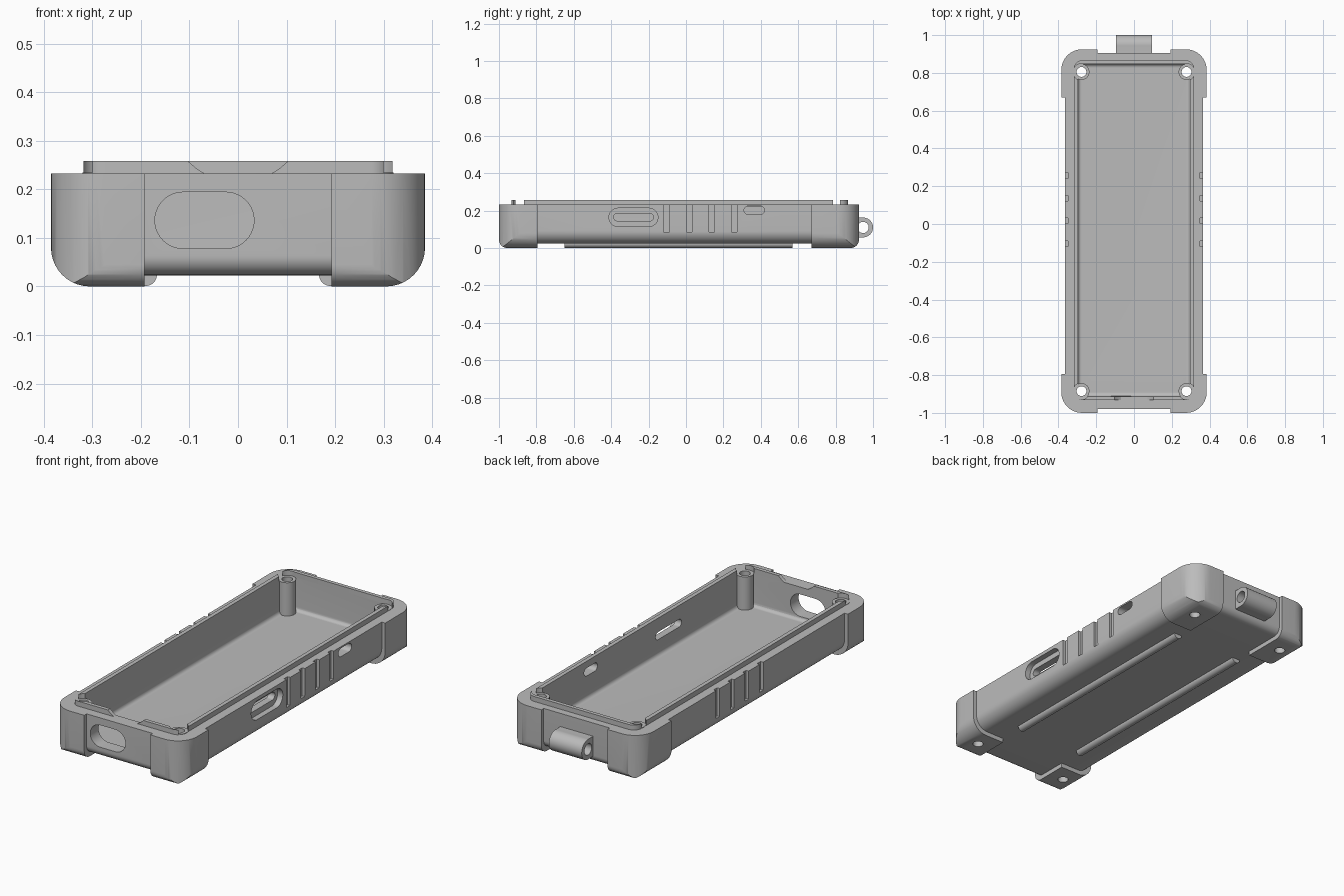
import bpy, bmesh
from math import pi, cos, sin, radians

cube = bpy.data.objects.get("Cube")
if cube:
    bpy.data.objects.remove(cube, do_unlink=True)

grey = bpy.data.materials.new("plain_grey")
grey.use_nodes = True
COLOUR = (0.5, 0.5, 0.5, 1)
grey.diffuse_color = COLOUR
grey.node_tree.nodes["Principled BSDF"].inputs["Base Color"].default_value = COLOUR


def rounded(u0, u1, v0, v1, low, high=None, steps=10):
    """Rectangle outline with rounded lower and upper corners."""
    high = low if high is None else high
    corners = [(u0 + low, v0 + low, low, 2), (u1 - low, v0 + low, low, 3),
               (u1 - high, v1 - high, high, 0), (u0 + high, v1 - high, high, 1)]
    pts = []
    for cu, cv, r, quarter in corners:
        for i in range(steps + 1 if r else 1):
            a = (quarter + i / steps) * pi / 2
            p = (cu + r * cos(a), cv + r * sin(a))
            if all(abs(p[0] - q[0]) + abs(p[1] - q[1]) > 1e-5 for q in pts):
                pts.append(p)
    return pts


def circle(u, v, r):
    return rounded(u - r, u + r, v - r, v + r, r)


def prism(name, pts, axis, lo, hi):
    """Extrude an outline along the given axis."""
    place = {"x": lambda u, v, h: (h, u, v),
             "y": lambda u, v, h: (u, h, v),
             "z": lambda u, v, h: (u, v, h)}[axis]
    bm = bmesh.new()
    ends = [[bm.verts.new(place(u, v, h)) for u, v in pts] for h in (lo, hi)]
    bm.faces.new(ends[0])
    bm.faces.new(ends[1])
    n = len(pts)
    for i in range(n):
        j = (i + 1) % n
        bm.faces.new((ends[0][i], ends[0][j], ends[1][j], ends[1][i]))
    bmesh.ops.recalc_face_normals(bm, faces=bm.faces)
    mesh = bpy.data.meshes.new(name)
    bm.to_mesh(mesh)
    bm.free()
    mesh.materials.append(grey)
    ob = bpy.data.objects.new(name, mesh)
    bpy.context.collection.objects.link(ob)
    return ob


def combine(ob, other, operation="DIFFERENCE"):
    """Apply a boolean and discard the second solid."""
    mod = ob.modifiers.new("cut", "BOOLEAN")
    mod.operation, mod.solver, mod.object = operation, "EXACT", other
    bpy.context.view_layer.objects.active = ob
    bpy.ops.object.modifier_apply(modifier=mod.name)
    bpy.data.objects.remove(other, do_unlink=True)
    return ob


def tub(name, x, y0, y1, z0, z1, corner, side, end):
    """Block with rounded upright corners and mitred rounded bottom edges."""
    ob = prism(name, rounded(-x, x, y0, y1, corner), "z", z0 - 0.1, z1)
    combine(ob, prism("side", rounded(-x, x, z0, 1, side, 0), "y", -2, 2), "INTERSECT")
    return combine(ob, prism("end", rounded(y0, y1, z0, 1, end, 0), "x", -2, 2), "INTERSECT")


TOP, LIP_TOP, FLOOR = 0.232, 0.258, 0.06
BOSSES = [(s * 0.278, y) for s in (-1, 1) for y in (-0.885, 0.805)]

# Outer case with four raised corner bumpers
case = tub("case_shell", 0.365, -0.98, 0.905, 0.023, 0.3, 0.09, 0.07, 0.04)
bumpers = tub("bumpers", 0.385, -1.0, 0.925, 0, 0.32, 0.11, 0.08, 0.045)
combine(bumpers, prism("gap", rounded(-0.192, 0.192, -2, 2, 0), "z", -1, 1))
combine(bumpers, prism("gap", rounded(-2, 2, -0.793, 0.67, 0), "z", -1, 1))
combine(case, bumpers, "UNION")
combine(case, prism("trim", rounded(-2, 2, -2, 2, 0), "z", TOP, 1))

# Hollow interior
combine(case, tub("cavity", 0.297, -0.912, 0.847, FLOOR, 0.5, 0.03, 0.02, 0.02))

# Screw bosses, with holes right through the feet
for i, (x, y) in enumerate(BOSSES):
    combine(case, prism("hole", circle(x, y, 0.026), "z", -1, 1))
    boss = prism("screw_boss_%d" % (i + 1), circle(x, y, 0.042), "z", FLOOR - 0.01, TOP + 0.002)
    combine(boss, prism("hole", circle(x, y, 0.026), "z", -1, 1))

# Grip grooves on both long sides
for y in (-0.104, 0.017, 0.137, 0.257):
    for s in (-1, 1):
        lo, hi = sorted((s * 0.35, s * 0.5))
        combine(case, prism("groove", rounded(y - 0.015, y + 0.015, 0.085, 0.4, 0), "x", lo, hi))

# Left side slots: a recessed long one and a small one
for outline, depth in ((rounded(-0.412, -0.15, 0.115, 0.213, 0.049), 0.335),
                       (rounded(-0.387, -0.173, 0.145, 0.185, 0.02), 0.2),
                       (rounded(0.31, 0.42, 0.18, 0.224, 0.022), 0.2)):
    combine(case, prism("slot", outline, "x", depth, 0.6))

# Front port
combine(case, prism("port", rounded(-0.171, 0.033, 0.078, 0.194, 0.058), "y", -1.2, -0.8))

# Raised lip, relieved around the screws and at the front thumb notch
lip = prism("seal_lip", rounded(-0.318, 0.318, -0.932, 0.867, 0.045), "z", TOP - 0.01, LIP_TOP)
combine(lip, prism("inside", rounded(-0.297, 0.297, -0.912, 0.847, 0.03), "z", 0, 1))
for x, y in BOSSES:
    combine(lip, prism("relief", circle(x, y, 0.044), "z", 0, 1))
combine(lip, prism("notch", circle(0, 0.358, 0.1435), "y", -1.2, -0.8))

# Two rounded rails underneath
for side, s in (("left", 1), ("right", -1)):
    prism("bottom_rail_" + side, circle(s * 0.19, 0.024, 0.023), "y", -0.65, 0.57)

# Strap loop at the back
loop = prism("strap_loop", circle(0.947, 0.11, 0.053), "x", -0.095, 0.095)
combine(loop, prism("root", rounded(0.895, 0.947, 0.0572, 0.1628, 0), "x", -0.0949, 0.0949), "UNION")
combine(loop, prism("eye", circle(0.947, 0.11, 0.03), "x", -1, 1))

# Smooth the curves, keep the edges crisp
bpy.ops.object.select_all(action="DESELECT")
for ob in bpy.context.collection.objects:
    if ob.type == "MESH" and grey.name in ob.data.materials:
        ob.select_set(True)
        bpy.context.view_layer.objects.active = ob
bpy.ops.object.shade_smooth_by_angle(angle=radians(30))
